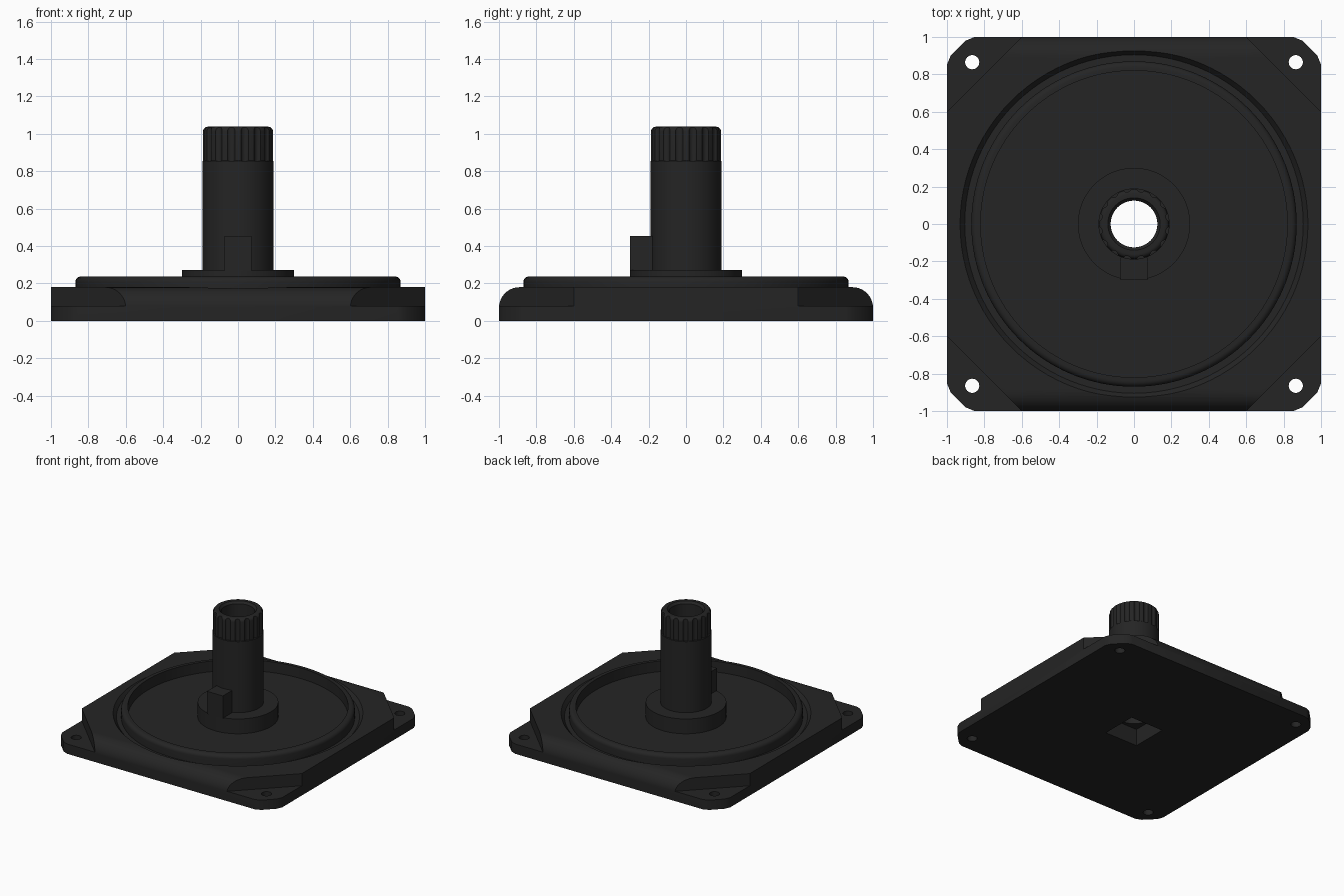
import bpy, bmesh, math
from mathutils import Matrix, Vector

if "Cube" in bpy.data.objects:
    bpy.data.objects.remove(bpy.data.objects["Cube"])

mat = bpy.data.materials.new("charcoal plastic")
mat.diffuse_color = (0.018, 0.018, 0.018, 1)
mat.use_nodes = True
mat.node_tree.nodes["Principled BSDF"].inputs["Base Color"].default_value = mat.diffuse_color


def finish(name, bm):
    bmesh.ops.recalc_face_normals(bm, faces=bm.faces)
    me = bpy.data.meshes.new(name)
    bm.to_mesh(me)
    bm.free()
    ob = bpy.data.objects.new(name, me)
    bpy.context.collection.objects.link(ob)
    me.materials.append(mat)
    return ob


def lathe(name, profile, n=96):
    """Revolve a closed (radius, z) outline; radius 0 points sit on the axis."""
    bm = bmesh.new()
    vs = [bm.verts.new((r, 0, z)) for r, z in profile]
    edges = [bm.edges.new((vs[i], vs[(i + 1) % len(vs)])) for i in range(len(vs))]
    bmesh.ops.spin(bm, geom=vs + edges, cent=(0, 0, 0), axis=(0, 0, 1),
                   angle=math.tau, steps=n, use_duplicate=False)
    bmesh.ops.remove_doubles(bm, verts=bm.verts, dist=1e-5)
    bmesh.ops.dissolve_degenerate(bm, edges=bm.edges, dist=1e-6)
    return finish(name, bm)


def box(bm, center, size, angle=0.0):
    m = (Matrix.Translation(center) @ Matrix.Rotation(angle, 4, 'Z')
         @ Matrix.Diagonal((*size, 1)))
    bmesh.ops.create_cube(bm, size=1, matrix=m)


def rod(bm, x, y, z0, z1, r, n=24):
    bmesh.ops.create_cone(bm, cap_ends=True, segments=n, radius1=r, radius2=r,
                          depth=z1 - z0, matrix=Matrix.Translation((x, y, (z0 + z1) / 2)))


def cut(ob, cutter):
    cutter.hide_render = True
    mod = ob.modifiers.new("cut", 'BOOLEAN')
    mod.operation, mod.solver, mod.object = 'DIFFERENCE', 'EXACT', cutter
    bpy.context.view_layer.objects.active = ob
    bpy.ops.object.modifier_apply(modifier=mod.name)
    bpy.data.objects.remove(cutter)


def smooth(ob):
    bpy.ops.object.select_all(action='DESELECT')
    ob.select_set(True)
    bpy.context.view_layer.objects.active = ob
    bpy.ops.object.shade_smooth_by_angle(angle=math.radians(30))


def arc(cx, cz, r, a0, a1, n):
    return [(cx + r * math.cos(math.radians(a0 + (a1 - a0) * i / n)),
             cz + r * math.sin(math.radians(a0 + (a1 - a0) * i / n))) for i in range(n + 1)]


# Base plate: rounded front and back top edges, extruded across
R, TOP, FLOOR = 0.11, 0.18, 0.15
half = [(1, 0)] + arc(1 - R, TOP - R, R, 0, 90, 10)
outline = half + [(-y, z) for y, z in reversed(half)]
bm = bmesh.new()
face = bm.faces.new([bm.verts.new((-1, y, z)) for y, z in outline])
ext = bmesh.ops.extrude_face_region(bm, geom=[face])
bmesh.ops.translate(bm, vec=(2, 0, 0),
                    verts=[v for v in ext["geom"] if isinstance(v, bmesh.types.BMVert)])
plate = finish("base_plate", bm)

# Clipped corners (softened), lowered corner pads
for offset, dist, z in ((0, 1.329, -0.5), (-22.5, 1.25, -0.5), (22.5, 1.25, -0.5),
                        (0, 1.6 / math.sqrt(2), 0.08)):
    bm = bmesh.new()
    for k in range(4):
        a = math.radians(45 + 90 * k + offset)
        d = dist + 0.25
        box(bm, Vector((d * math.cos(a), d * math.sin(a), z + 0.5)), (0.5, 1.0, 1), a)
    cut(plate, finish("corner_cutter", bm))

# Screw holes
bm = bmesh.new()
for sx in (-1, 1):
    for sy in (-1, 1):
        rod(bm, sx * 0.865, sy * 0.865, -0.1, 0.3, 0.038)
cut(plate, finish("hole_cutter", bm))

# Round recess that leaves the groove and the dish floor
cut(plate, lathe("recess_cutter",
                 [(0, FLOOR), (0.905, FLOOR), (0.93, TOP), (0.93, 0.4), (0, 0.4)]))

# Shaft bore and square socket underneath
bm = bmesh.new()
rod(bm, 0, 0, -0.1, 0.4, 0.125, 48)
cut(plate, finish("bore_cutter", bm))
bm = bmesh.new()
box(bm, Vector((0, 0, 0.02)), (0.3, 0.3, 0.24))
cut(plate, finish("socket_cutter", bm))
smooth(plate)

# Raised ring with a rounded outer shoulder
ring = lathe("raised_ring", [(0.82, FLOOR), (0.87, FLOOR)]
             + arc(0.84, 0.207, 0.03, 0, 90, 6) + [(0.82, 0.237)], 128)
smooth(ring)

# Hollow shaft with its flange
shaft = lathe("hollow_shaft", [(0.125, FLOOR), (0.3, FLOOR), (0.3, 0.272), (0.19, 0.272),
                               (0.19, 0.855), (0.187, 0.857)]
              + arc(0.162, 1.013, 0.025, 0, 90, 5) + [(0.14, 1.038), (0.125, 1.02)])

# Flutes around the shaft top
bm = bmesh.new()
for k in range(16):
    a = math.tau * (k + 0.5) / 16
    rod(bm, 0.197 * math.cos(a), 0.197 * math.sin(a), 0.856, 1.2, 0.023, 16)
cut(shaft, finish("flute_cutter", bm))
smooth(shaft)

# Locating key on the front of the shaft
bm = bmesh.new()
box(bm, Vector((0, -0.24, 0.362)), (0.144, 0.12, 0.186))
finish("locating_key", bm)
